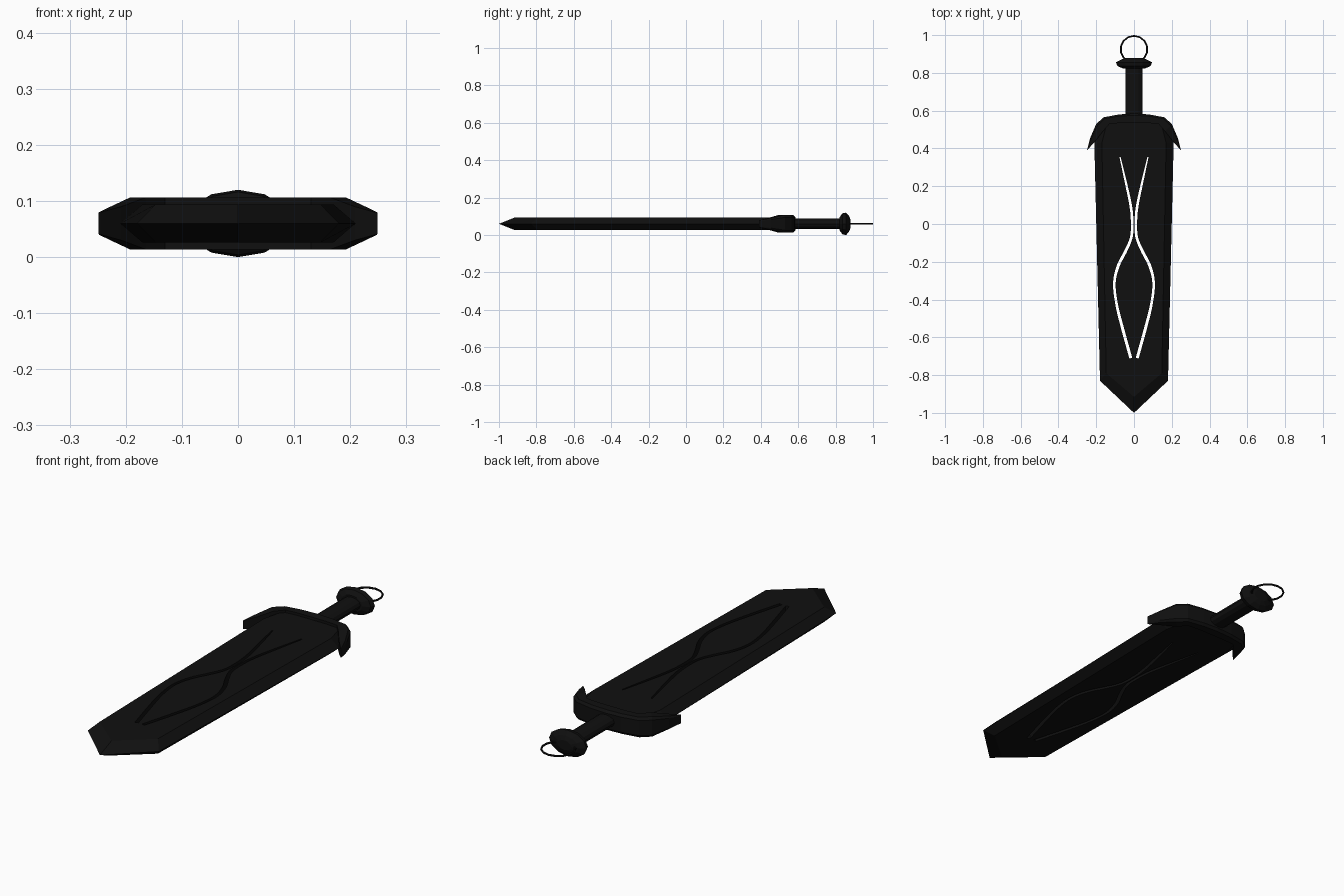
import bpy, bmesh, math
from mathutils import Vector

if "Cube" in bpy.data.objects:
    bpy.data.objects.remove(bpy.data.objects["Cube"])

C = 0.06  # mid-plane height of the whole sword

black = bpy.data.materials.new("near_black_metal")
black.diffuse_color = (0.005, 0.005, 0.005, 1)
black.use_nodes = True
black.node_tree.nodes["Principled BSDF"].inputs["Base Color"].default_value = black.diffuse_color


def make(name, verts, faces):
    mesh = bpy.data.meshes.new(name)
    mesh.from_pydata(verts, [], faces)
    bm = bmesh.new()
    bm.from_mesh(mesh)
    bmesh.ops.remove_doubles(bm, verts=bm.verts, dist=1e-5)
    bmesh.ops.recalc_face_normals(bm, faces=bm.faces)
    bm.to_mesh(mesh)
    bm.free()
    ob = bpy.data.objects.new(name, mesh)
    bpy.context.collection.objects.link(ob)
    mesh.materials.append(black)
    return ob


def loft(name, rings):
    """Skin a row of equal-length rings and cap both ends."""
    n = len(rings[0])
    verts = [v for r in rings for v in r]
    faces = [(i * n + j, i * n + (j + 1) % n, (i + 1) * n + (j + 1) % n, (i + 1) * n + j)
             for i in range(len(rings) - 1) for j in range(n)]
    faces += [tuple(range(n)), tuple(range(len(verts) - n, len(verts)))]
    return make(name, verts, faces)


def mirrored(half):
    """Outline from a right-hand half that starts on the centre line."""
    return half + [(-x, y) for x, y in reversed(half) if x > 0]


def ellipse(y, a, b, n=12):
    return [(a * math.sin(2 * math.pi * k / n), y, C + b * math.cos(2 * math.pi * k / n))
            for k in range(n)]


# Blade: flat faces with a sharp bevelled rim
rim = mirrored([(0, -1.0), (0.18, -0.83), (0.21, 0.43), (0.17, 0.55)])
flat = mirrored([(0, -0.915), (0.147, -0.79), (0.17, 0.43), (0.14, 0.55)])
blade = loft("blade", [[(x, y, C + h) for x, y in o]
                       for o, h in ((flat, -0.034), (rim, 0), (flat, 0.034))])

# Two curved slits cut right through the blade: (x, y, half width)
path = [(0.074, 0.355, 0.003), (0.041, 0.21, 0.006), (0.018, 0.10, 0.007),
        (0.010, 0.02, 0.007), (0.014, -0.07, 0.007), (0.045, -0.145, 0.008),
        (0.083, -0.22, 0.008), (0.104, -0.31, 0.007), (0.093, -0.42, 0.007),
        (0.064, -0.54, 0.008), (0.017, -0.71, 0.008)]


def smooth(points, steps=4):
    p = [Vector(q) for q in points]
    p = [2 * p[0] - p[1]] + p + [2 * p[-1] - p[-2]]
    out = []
    for i in range(1, len(p) - 2):
        a, b, c, d = p[i - 1:i + 3]
        for s in range(steps):
            t = s / steps
            out.append(0.5 * (2 * b + (c - a) * t + (2 * a - 5 * b + 4 * c - d) * t * t
                              + (3 * b - a - 3 * c + d) * t ** 3))
    return out + [p[-2]]


line = smooth(path)
for side in (-1, 1):
    rings = []
    for i, q in enumerate(line):
        t = line[min(i + 1, len(line) - 1)] - line[max(i - 1, 0)]
        nrm = Vector((-t.y, t.x)).normalized() * q.z
        l, r = q.xy + nrm, q.xy - nrm
        rings.append([(side * l.x, l.y, C - 0.1), (side * r.x, r.y, C - 0.1),
                      (side * r.x, r.y, C + 0.1), (side * l.x, l.y, C + 0.1)])
    cutter = loft("slit_cutter", rings)
    cutter.hide_render = True
    mod = blade.modifiers.new("slit", 'BOOLEAN')
    mod.operation = 'DIFFERENCE'
    mod.solver = 'EXACT'
    mod.object = cutter
    bpy.context.view_layer.objects.active = blade
    bpy.ops.object.modifier_apply(modifier=mod.name)
    bpy.data.objects.remove(cutter)

# Guard: curved bar sweeping into two horns
# (outer x, outer y, inner x, inner y, half height)
half = [(0.0, 0.585, 0.0, 0.535, 0.046), (0.08, 0.58, 0.07, 0.535, 0.046),
        (0.16, 0.565, 0.13, 0.53, 0.046), (0.20, 0.53, 0.165, 0.49, 0.046),
        (0.232, 0.455, 0.208, 0.435, 0.030), (0.249, 0.39, 0.244, 0.395, 0.020)]
stations = [(-a, b, -c, d, h) for a, b, c, d, h in reversed(half[1:])] + half
rings = []
for ox, oy, ix, iy, h in stations:
    o, i = Vector((ox, oy)), Vector((ix, iy))
    m = o.lerp(i, 0.2)
    rings.append([(o.x, o.y, C - 0.75 * h), (o.x, o.y, C + 0.75 * h), (m.x, m.y, C + h),
                  (i.x, i.y, C + h), (i.x, i.y, C - h), (m.x, m.y, C - h)])
loft("guard", rings)

# Grip and pommel: twelve-sided oval sections along y
loft("grip", [ellipse(0.52, 0.045, 0.028), ellipse(0.84, 0.045, 0.028)])
loft("pommel", [ellipse(y, a, b) for y, a, b in (
    (0.822, 0.055, 0.036), (0.836, 0.088, 0.056), (0.856, 0.095, 0.060),
    (0.872, 0.065, 0.041), (0.880, 0.035, 0.022))])

# Thin ring hanging from the pommel
bpy.ops.mesh.primitive_torus_add(major_segments=14, minor_segments=6, major_radius=0.071,
                                 minor_radius=0.0045, location=(0, 0.925, C),
                                 rotation=(0, 0, math.pi / 2))
ring = bpy.context.object
ring.name = "pommel_ring"
ring.data.materials.append(black)
